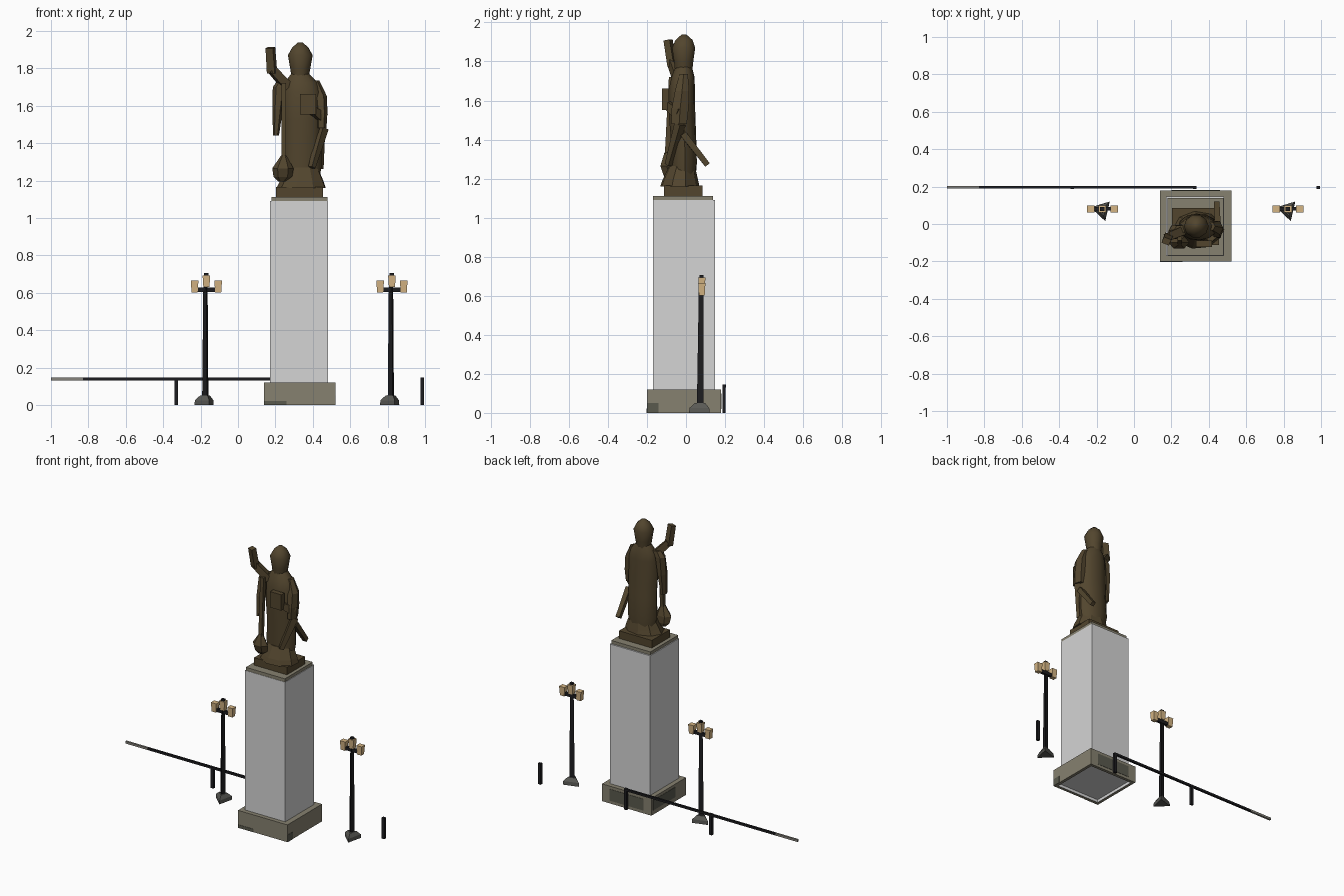
import bpy, bmesh, math
from mathutils import Vector, Matrix

if "Cube" in bpy.data.objects:
    bpy.data.objects.remove(bpy.data.objects["Cube"])


def material(name, r, g, b):
    m = bpy.data.materials.new(name)
    m.diffuse_color = (r, g, b, 1)
    m.use_nodes = True
    m.node_tree.nodes["Principled BSDF"].inputs["Base Color"].default_value = m.diffuse_color
    return m


STONE = material("taupe stone", 0.24, 0.22, 0.16)
STAIN = material("dark stained stone", 0.10, 0.10, 0.075)
MARBLE = material("pale column stone", 0.66, 0.66, 0.66)
BRONZE = material("dark bronze", 0.085, 0.06, 0.027)
IRON = material("black iron", 0.012, 0.012, 0.014)
FOOT = material("grey lamp foot", 0.10, 0.10, 0.09)
GLASS = material("warm lantern glass", 0.66, 0.46, 0.23)
WORN = material("worn grey rail", 0.24, 0.23, 0.20)


def finish(name, bm, mats, smooth=None):
    bmesh.ops.recalc_face_normals(bm, faces=bm.faces)
    me = bpy.data.meshes.new(name)
    bm.to_mesh(me)
    bm.free()
    for m in mats:
        me.materials.append(m)
    ob = bpy.data.objects.new(name, me)
    bpy.context.collection.objects.link(ob)
    if smooth:
        bpy.ops.object.select_all(action='DESELECT')
        ob.select_set(True)
        bpy.context.view_layer.objects.active = ob
        bpy.ops.object.shade_smooth_by_angle(angle=math.radians(smooth))
    return ob


def box_bm(lo, hi):
    bm = bmesh.new()
    lo, hi = Vector(lo), Vector(hi)
    bmesh.ops.create_cube(bm, size=1, matrix=Matrix.Translation((lo + hi) / 2)
                          @ Matrix.Diagonal((*(hi - lo), 1)))
    return bm


def box(name, lo, hi, mat):
    return finish(name, box_bm(lo, hi), [mat])


def loft(name, rings, sides, mat, turn=0.0, smooth=None):
    """Stack of level elliptical rings: (z, x, y, radius_x, radius_y)."""
    bm = bmesh.new()
    loops = []
    for z, x, y, rx, ry in rings:
        loops.append([bm.verts.new((x + rx * math.cos(turn + math.tau * i / sides),
                                    y + ry * math.sin(turn + math.tau * i / sides), z))
                      for i in range(sides)])
    for a, b in zip(loops, loops[1:]):
        for i in range(sides):
            j = (i + 1) % sides
            bm.faces.new((a[i], a[j], b[j], b[i]))
    bm.faces.new(loops[0])
    bm.faces.new(loops[-1])
    return finish(name, bm, [mat], smooth)


def beam(name, p, q, r1, r2, mat=BRONZE, sides=4, flat=1.0):
    """Tapered bar between two points."""
    p, q = Vector(p), Vector(q)
    d = q - p
    bm = bmesh.new()
    bmesh.ops.create_cone(
        bm, cap_ends=True, segments=sides, radius1=r1, radius2=r2, depth=d.length,
        matrix=Matrix.Translation((p + q) / 2) @ d.to_track_quat('Z', 'Y').to_matrix().to_4x4()
        @ Matrix.Diagonal((1, flat, 1, 1)) @ Matrix.Rotation(math.pi / sides, 4, 'Z'))
    return finish(name, bm, [mat])


# Pedestal: base with shallow recess underneath, column and cap
bm = box_bm((0.14, -0.20, 0), (0.52, 0.18, 0.12))
bm.faces.ensure_lookup_table()
under = min(bm.faces, key=lambda f: f.calc_center_median().z)
bmesh.ops.inset_region(bm, faces=[under], thickness=0.03)
walls = bmesh.ops.inset_region(bm, faces=[under], thickness=0.0005, depth=-0.02)["faces"]
for f in walls + [under]:
    f.material_index = 1
finish("pedestal_base", bm, [STONE, MARBLE])
box("pedestal_column", (0.172, -0.17, 0.115), (0.482, 0.148, 1.09), MARBLE)
box("pedestal_cap", (0.178, -0.168, 1.09), (0.478, 0.138, 1.112), STONE)

# Stains on the base, thin plates
box("base_stain_front", (0.14, -0.202, 0), (0.26, -0.199, 0.022), STAIN)
box("base_stain_right", (0.519, -0.20, 0), (0.522, -0.14, 0.05), STAIN)
box("base_stain_back", (0.20, 0.179, 0.02), (0.46, 0.182, 0.10), STAIN)
box("base_stain_left", (0.138, -0.08, 0.03), (0.141, 0.16, 0.10), STAIN)

# Statue plinth and robe
box("statue_plinth", (0.203, -0.112, 1.112), (0.455, 0.085, 1.165), BRONZE)
loft("robe_hem", [(1.16, 0.34, -0.032, 0.135, 0.102), (1.195, 0.343, -0.03, 0.12, 0.092),
                  (1.27, 0.345, -0.02, 0.085, 0.065)], 9, BRONZE, 0.3)
loft("robe_body", [(1.18, 0.343, -0.012, 0.088, 0.06), (1.28, 0.342, -0.012, 0.106, 0.068),
                   (1.43, 0.343, -0.014, 0.102, 0.066), (1.52, 0.343, -0.02, 0.104, 0.068),
                   (1.67, 0.342, -0.02, 0.103, 0.066), (1.725, 0.338, -0.015, 0.088, 0.058),
                   (1.775, 0.332, -0.012, 0.045, 0.042)], 12, BRONZE, 0.1, 40)
loft("head_and_hat", [(1.75, 0.332, -0.012, 0.045, 0.046), (1.80, 0.333, -0.012, 0.054, 0.052),
                      (1.87, 0.333, -0.012, 0.066, 0.062), (1.91, 0.333, -0.01, 0.044, 0.046),
                      (1.937, 0.333, -0.01, 0.014, 0.014)], 10, BRONZE, 0, 50)

# Raised arm with hanging sleeve
beam("raised_forearm", (0.182, -0.07, 1.775), (0.173, -0.092, 1.91), 0.032, 0.03, flat=0.8)
beam("raised_upper_arm", (0.265, -0.035, 1.70), (0.18, -0.07, 1.795), 0.034, 0.03)
loft("hanging_sleeve", [(1.44, 0.203, -0.05, 0.016, 0.03), (1.58, 0.212, -0.045, 0.028, 0.04),
                        (1.70, 0.222, -0.035, 0.036, 0.035), (1.74, 0.245, -0.03, 0.03, 0.025)],
     6, BRONZE)

# Long staff with a paddle-shaped foot
beam("staff_shaft", (0.245, -0.098, 1.28), (0.245, -0.075, 1.72), 0.018, 0.018)
loft("staff_paddle", [(1.195, 0.235, -0.085, 0.02, 0.015), (1.22, 0.24, -0.09, 0.05, 0.03),
                      (1.265, 0.24, -0.098, 0.057, 0.038), (1.335, 0.245, -0.098, 0.014, 0.014)],
     6, BRONZE)

# Bent arm carrying the book
loft("bent_arm_sleeve", [(1.48, 0.445, -0.035, 0.028, 0.045), (1.56, 0.446, -0.03, 0.032, 0.05),
                         (1.65, 0.44, -0.02, 0.036, 0.042), (1.735, 0.41, -0.012, 0.024, 0.025)],
     6, BRONZE)
beam("bent_forearm", (0.45, -0.03, 1.53), (0.39, -0.095, 1.58), 0.04, 0.026)
box("book", (0.332, -0.122, 1.552), (0.418, -0.088, 1.662), BRONZE)
beam("sleeve_fold", (0.455, -0.03, 1.48), (0.395, -0.09, 1.27), 0.03, 0.02)
beam("scabbard", (0.447, -0.015, 1.43), (0.443, 0.11, 1.27), 0.024, 0.02)

# Lamp posts, three-sided, with three lanterns each
TURN = math.radians(47)
LY = 0.075
for side, x in (("left", -0.172), ("right", 0.82)):
    loft(f"lamp_foot_{side}", [(0, x, LY, 0.062, 0.062), (0.025, x, LY, 0.06, 0.06),
                               (0.05, x, LY, 0.032, 0.032)], 3, FOOT, TURN)
    loft(f"lamp_pole_{side}", [(0.04, x, LY, 0.02, 0.02), (0.64, x, LY + 0.004, 0.014, 0.014)],
         3, IRON, TURN)
    box(f"lamp_crossarm_{side}", (x - 0.045, 0.072, 0.605), (x + 0.05, 0.09, 0.628), IRON)
    for n, (dx, z) in enumerate(((-0.06, 0.602), (0.003, 0.63), (0.066, 0.602))):
        loft(f"lantern_{side}_{n}", [(z, x + dx, 0.081, 0.023, 0.021),
                                     (z + 0.063, x + dx, 0.081, 0.029, 0.026)],
             4, GLASS, math.pi / 4)
    box(f"lantern_cap_{side}", (x - 0.009, 0.07, 0.69), (x + 0.014, 0.09, 0.705), IRON)

# Low fence: rail, worn end and posts
box("fence_rail", (-0.83, 0.19, 0.131), (0.325, 0.204, 0.146), IRON)
box("fence_rail_worn_end", (-1.0, 0.19, 0.131), (-0.83, 0.204, 0.146), WORN)
for n, x in enumerate((-0.33, 0.325, 0.985)):
    box(f"fence_post_{n}", (x - 0.01, 0.186, 0), (x + 0.01, 0.203, 0.146), IRON)
